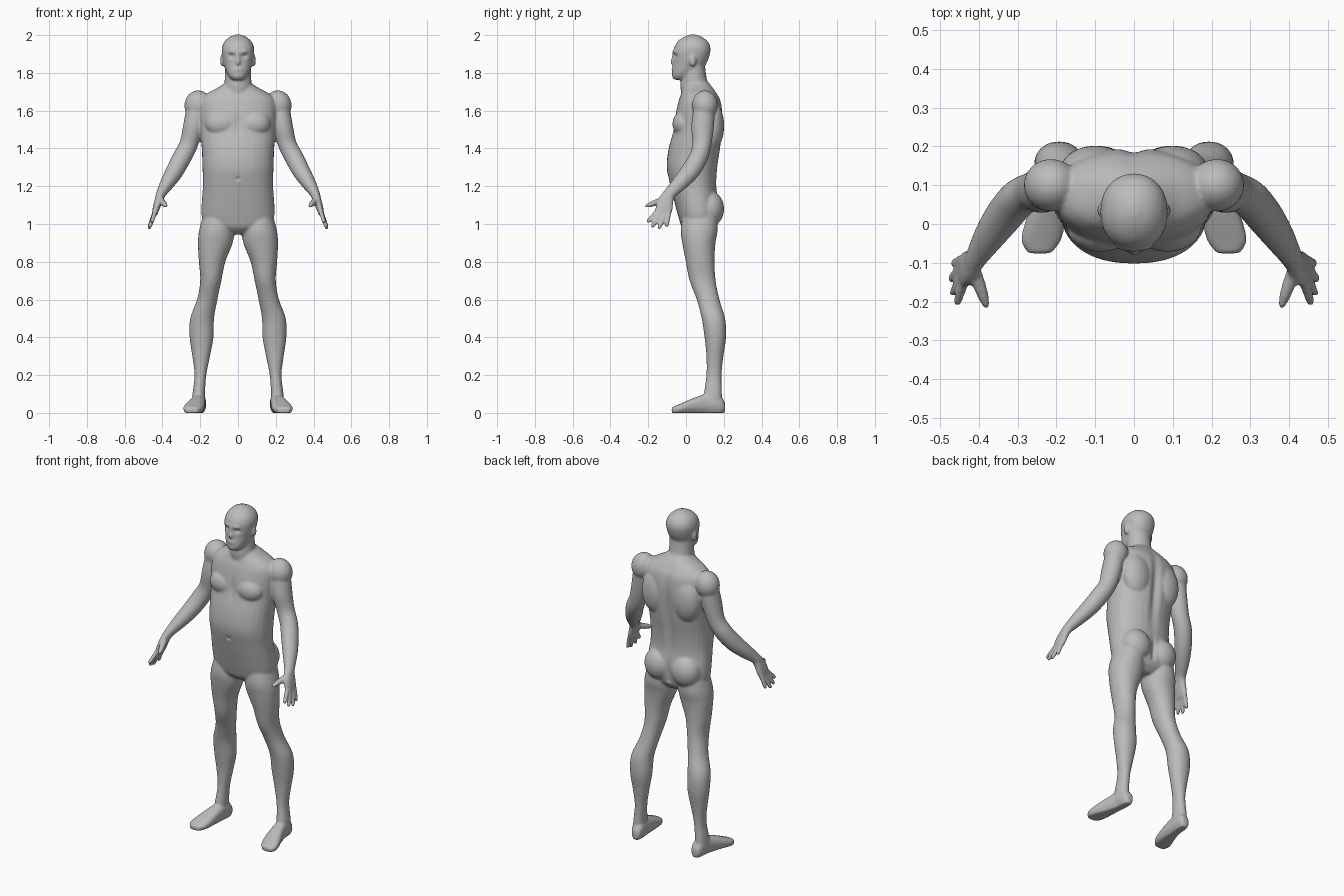
import bpy, bmesh, math
from mathutils import Vector, Matrix

X, Y, Z = Vector((1, 0, 0)), Vector((0, 1, 0)), Vector((0, 0, 1))
bm = bmesh.new()


def smooth_rows(rows, steps=4):
    """Catmull-Rom interpolation through rows of numbers."""
    r = [rows[0]] + list(rows) + [rows[-1]]
    out = []
    for i in range(1, len(r) - 2):
        for k in range(steps):
            t = k / steps
            out.append([0.5 * (2 * b + (c - a) * t + (2 * a - 5 * b + 4 * c - d) * t * t
                               + (3 * b - a - 3 * c + d) * t ** 3)
                        for a, b, c, d in zip(*r[i - 1:i + 3])])
    return out + [list(rows[-1])]


def loft(rows, axis=None, ref=Y, n=2.0, segs=32):
    """Closed skin through rows of (x, y, z, radius_a, radius_b)."""
    rows = smooth_rows(rows)
    pts = [Vector(r[:3]) for r in rows]
    rings = []
    for i, r in enumerate(rows):
        t = axis or (pts[min(i + 1, len(pts) - 1)] - pts[max(i - 1, 0)]).normalized()
        u = ref.cross(t).normalized()
        v = t.cross(u)
        ring = []
        for k in range(segs):
            c, s = math.cos(math.tau * k / segs), math.sin(math.tau * k / segs)
            a = math.copysign(abs(c) ** (2 / n), c) * r[3]
            b = math.copysign(abs(s) ** (2 / n), s) * r[4]
            ring.append(bm.verts.new(pts[i] + u * a + v * b))
        rings.append(ring)
    for p, q in zip(rings, rings[1:]):
        for k in range(segs):
            j = (k + 1) % segs
            bm.faces.new((p[k], p[j], q[j], q[k]))
    bm.faces.new(rings[0][::-1])
    bm.faces.new(rings[-1])


def upright(rows, n):
    """Loft of level sections given as (z, half width, front y, back y)."""
    loft([(0, (f + b) / 2, z, w, (b - f) / 2) for z, w, f, b in rows], Z, n=n)


def blob(center, radii, tilt=0):
    m = Matrix.Translation(center) @ Matrix.Rotation(tilt, 4, 'Y') @ Matrix.Diagonal((*radii, 1))
    bmesh.ops.create_uvsphere(bm, u_segments=24, v_segments=16, radius=1, matrix=m)


def finger(a, b, r0, r1):
    a, b = Vector(a), Vector(b)
    loft([(*a, r0, r0), (*a.lerp(b, 0.5), r0, r0), (*a.lerp(b, 0.9), r1, r1),
          (*b, r1 * 0.5, r1 * 0.5)], ref=X, segs=12)


# leg
loft([(.105, .075, 1.06, .075, .09), (.113, .07, .97, .092, .098), (.12, .068, .9, .092, .088),
      (.137, .075, .8, .07, .076), (.144, .088, .7, .056, .069), (.163, .117, .6, .054, .06),
      (.19, .145, .5, .063, .062), (.193, .155, .4, .063, .057), (.195, .153, .3, .047, .045),
      (.199, .148, .2, .031, .04), (.208, .142, .1, .033, .048), (.21, .14, .04, .034, .052)],
     Z, n=2.1)
# foot
loft([(.2, .207, .03, .02, .024), (.203, .18, .045, .034, .045), (.207, .12, .05, .037, .05),
      (.217, .06, .043, .044, .043), (.23, 0, .031, .052, .031), (.24, -.045, .021, .051, .021),
      (.243, -.076, .015, .03, .014)], -Y, ref=Z, n=2.5)
# arm with shoulder
blob((.214, .1, 1.63), (.07, .068, .078), -.2)
loft([(.215, .1, 1.64, .055, .055), (.236, .088, 1.52, .054, .06), (.262, .084, 1.42, .049, .05),
      (.298, .065, 1.35, .05, .05), (.335, .022, 1.28, .047, .05), (.372, -.03, 1.22, .039, .043),
      (.405, -.083, 1.165, .027, .033), (.415, -.1, 1.14, .024, .034)])
# palm
loft([(.408, -.088, 1.16, .022, .03), (.422, -.108, 1.12, .021, .042), (.434, -.117, 1.08, .018, .046),
      (.442, -.122, 1.052, .014, .042)], n=2.3)
# fingers and thumb
for a, b in [((.437, -.15, 1.07), (.457, -.206, 1.008)), ((.442, -.132, 1.06), (.468, -.182, .982)),
             ((.444, -.11, 1.055), (.473, -.145, .972)), ((.442, -.09, 1.065), (.466, -.103, .983))]:
    finger(a, b, .0125, .011)
finger((.413, -.115, 1.13), (.378, -.217, 1.092), .017, .011)
# chest, buttock, ear and lid muscle forms
blob((.085, -.01, 1.53), (.088, .062, .07))
blob((.09, .125, 1.08), (.088, .077, .095))
blob((.1, .14, 1.52), (.09, .062, .13))
blob((.084, .035, 1.865), (.011, .018, .032))

# mirror the limb parts to the other side
copy = bmesh.ops.duplicate(bm, geom=bm.verts[:] + bm.edges[:] + bm.faces[:])['geom']
for v in copy:
    if isinstance(v, bmesh.types.BMVert):
        v.co.x = -v.co.x

# torso
upright([(.945, .07, .02, .12), (.98, .16, -.02, .155), (1.03, .19, -.038, .17), (1.1, .193, -.057, .175),
         (1.2, .186, -.082, .162), (1.3, .188, -.102, .168), (1.4, .192, -.092, .183),
         (1.5, .2, -.066, .193), (1.58, .205, -.056, .195), (1.65, .2, -.04, .185),
         (1.69, .165, -.025, .165), (1.72, .11, -.015, .145), (1.75, .065, -.005, .12)], 2.25)
# neck
upright([(1.66, .09, -.02, .15), (1.73, .074, -.03, .122), (1.78, .07, -.022, .108),
         (1.85, .068, -.01, .1)], 2)
# head
upright([(1.763, .025, -.06, -.01), (1.778, .046, -.073, .04), (1.81, .064, -.073, .08),
         (1.85, .076, -.067, .108), (1.89, .084, -.067, .124), (1.93, .086, -.064, .13),
         (1.965, .072, -.045, .117), (1.99, .045, -.012, .085), (2.003, .012, .022, .05)], 2.15)
# nose, lips and brow
blob((0, -.066, 1.858), (.014, .018, .02))
blob((0, -.065, 1.88), (.009, .012, .03))
blob((0, -.068, 1.818), (.025, .01, .011))
blob((0, -.058, 1.912), (.05, .014, .012))

bmesh.ops.recalc_face_normals(bm, faces=bm.faces[:])
raw = bpy.data.meshes.new("body_parts")
bm.to_mesh(raw)
bm.free()
body = bpy.data.objects.new("body", raw)
bpy.context.collection.objects.link(body)

# fuse all parts into one soft skin
fuse = body.modifiers.new("fuse", 'REMESH')
fuse.mode = 'VOXEL'
fuse.voxel_size = .0065
soften = body.modifiers.new("soften", 'SMOOTH')
soften.factor = .5
soften.iterations = 7
deps = bpy.context.evaluated_depsgraph_get()
skin = bpy.data.meshes.new_from_object(body.evaluated_get(deps))
body.modifiers.clear()
body.data = skin
skin.name = "body"


def bump(value, width):
    return math.exp(-(value / width) ** 2)


# eye sockets, spine groove, breastbone groove, navel and flat soles
for v in skin.vertices:
    x, y, z = v.co
    if z > 1.75 and y < 0:
        v.co.y += .011 * bump(abs(x) - .034, .016) * bump(z - 1.889, .012)
    elif y > .1 and 1 < z < 1.75 and abs(x) < .15:
        v.co.y -= .016 * bump(x, .025) * bump(z - 1.45, .2) + .012 * bump(x, .014) * bump(z - 1.06, .07)
    elif y < 0 and 1 < z < 1.75 and abs(x) < .15:
        v.co.y += .007 * bump(x, .016) * bump(z - 1.54, .07) + .008 * bump(x, .01) * bump(z - 1.24, .01)
    if z < .012:
        v.co.z = max(0, z - .004)

grey = bpy.data.materials.new("plain grey")
grey.diffuse_color = (.5, .5, .5, 1)
skin.materials.clear()
skin.materials.append(grey)
for p in skin.polygons:
    p.use_smooth = True
    p.material_index = 0
